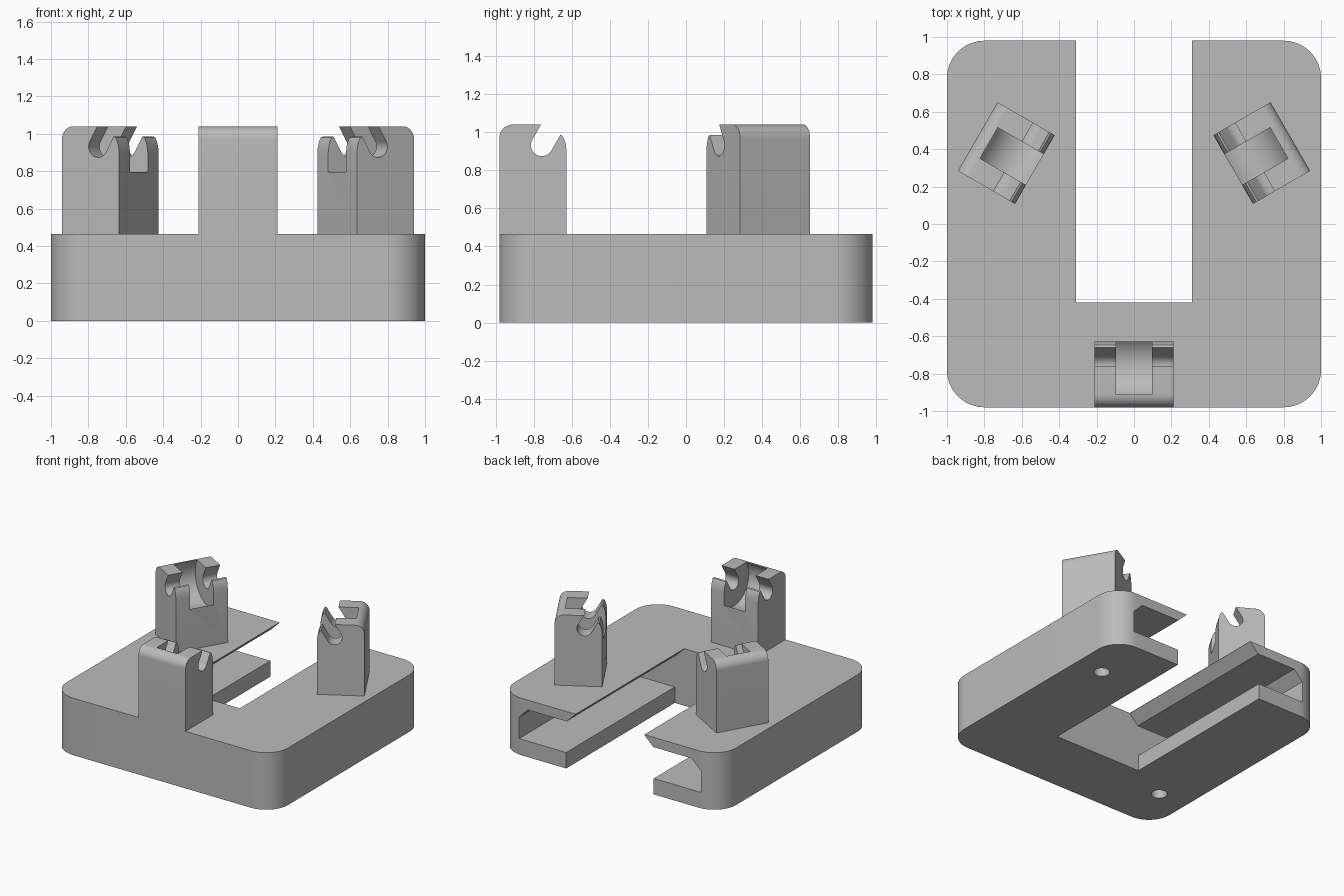
import bpy, bmesh, math
from mathutils import Matrix, Vector

cube = bpy.data.objects.get("Cube")
if cube:
    bpy.data.objects.remove(cube, do_unlink=True)

GREY = (0.5, 0.5, 0.5, 1.0)
grey = bpy.data.materials.new("plain grey")
grey.use_nodes = True
grey.diffuse_color = GREY
grey.node_tree.nodes["Principled BSDF"].inputs["Base Color"].default_value = GREY

BASE_TOP = 0.465
HALF_Y = 0.98


def arc(cx, cy, r, start, end, steps):
    """Points on an arc, angles in degrees."""
    angles = [math.radians(start + (end - start) * i / steps) for i in range(steps + 1)]
    return [(cx + r * math.cos(a), cy + r * math.sin(a)) for a in angles]


def prism(name, outline, place, depth):
    """Extrude a 2D outline; place turns a 2D point into 3D, depth is the sweep."""
    bm = bmesh.new()
    face = bm.faces.new([bm.verts.new(place(u, v)) for u, v in outline])
    swept = bmesh.ops.extrude_face_region(bm, geom=[face])
    verts = [g for g in swept["geom"] if isinstance(g, bmesh.types.BMVert)]
    bmesh.ops.translate(bm, verts=verts, vec=Vector(depth))
    bmesh.ops.recalc_face_normals(bm, faces=bm.faces)
    mesh = bpy.data.meshes.new(name)
    bm.to_mesh(mesh)
    bm.free()
    mesh.materials.append(grey)
    obj = bpy.data.objects.new(name, mesh)
    bpy.context.collection.objects.link(obj)
    return obj


def activate(obj):
    bpy.ops.object.select_all(action='DESELECT')
    obj.select_set(True)
    bpy.context.view_layer.objects.active = obj


def cut(obj, cutter):
    """Subtract the cutter and discard it."""
    cutter.hide_render = True
    mod = obj.modifiers.new("cut", 'BOOLEAN')
    mod.operation = 'DIFFERENCE'
    mod.solver = 'EXACT'
    mod.object = cutter
    activate(obj)
    bpy.ops.object.modifier_apply(modifier=mod.name)
    bpy.data.objects.remove(cutter, do_unlink=True)


def smooth(obj):
    activate(obj)
    bpy.ops.object.shade_smooth_by_angle(angle=math.radians(30))


# Base block with rounded vertical corners
R = 0.2
outline = []
for i, (sx, sy) in enumerate([(1, 1), (-1, 1), (-1, -1), (1, -1)]):
    outline += arc(sx * (1 - R), sy * (HALF_Y - R), R, 90 * i, 90 * i + 90, 16)
base = prism("base", outline, lambda u, v: (u, v, 0), (0, 0, BASE_TOP))

# Central slot with an undercut channel in each arm, open at the back
half = [(0.395, -0.1), (0.395, 0.13), (0.82, 0.13), (0.82, 0.305),
        (0.74, 0.385), (0.39, 0.385), (0.31, 0.463), (0.31, 0.6)]
section = half + [(-x, z) for x, z in reversed(half)]
cut(base, prism("slot_cutter", section, lambda u, v: (u, -0.42, v), (0, 1.6, 0)))

# Two blind holes in the underside
for x, y in [(0.76, 0.53), (-0.74, -0.59)]:
    ring = arc(x, y, 0.06, 0, 360, 32)[:-1]
    cut(base, prism("hole_cutter", ring, lambda u, v: (u, v, -0.1), (0, 0, 0.2)))
smooth(base)

# Post side profile (y, z): rounded outer top, tilted axle notch, rounded inner top
POST_HALF = 0.212
AXLE = (-0.757, 0.932)
OUTER, INNER, TOP = -HALF_Y, -0.627, 1.04
profile = [(INNER, BASE_TOP), (OUTER, BASE_TOP)]
profile += arc(OUTER + 0.07, TOP - 0.07, 0.07, 180, 90, 10)
profile += [(-0.761, TOP)]
profile += arc(*AXLE, 0.0575, 150, 330, 20)
profile += [(-0.66, 0.985), (-0.648, 0.98), (-0.639, 0.962), (-0.631, 0.935), (INNER, 0.9)]

# Three posts spaced evenly around a point near the centre
PIVOT = Vector((0, -0.015, 0))
for name, turn in [("front_post", 0), ("left_post", 120), ("right_post", -120)]:
    post = prism(name, profile, lambda u, v: (-POST_HALF, u, v), (2 * POST_HALF, 0, 0))
    # Round wheel pocket between the two notched cheeks
    wheel = arc(*AXLE, 0.188, 0, 360, 64)[:-1]
    cut(post, prism("wheel_cutter", wheel, lambda u, v: (-0.095, u, v), (0.19, 0, 0)))
    post.data.transform(Matrix.Translation(PIVOT)
                        @ Matrix.Rotation(math.radians(turn), 4, 'Z')
                        @ Matrix.Translation(-PIVOT))
    smooth(post)
